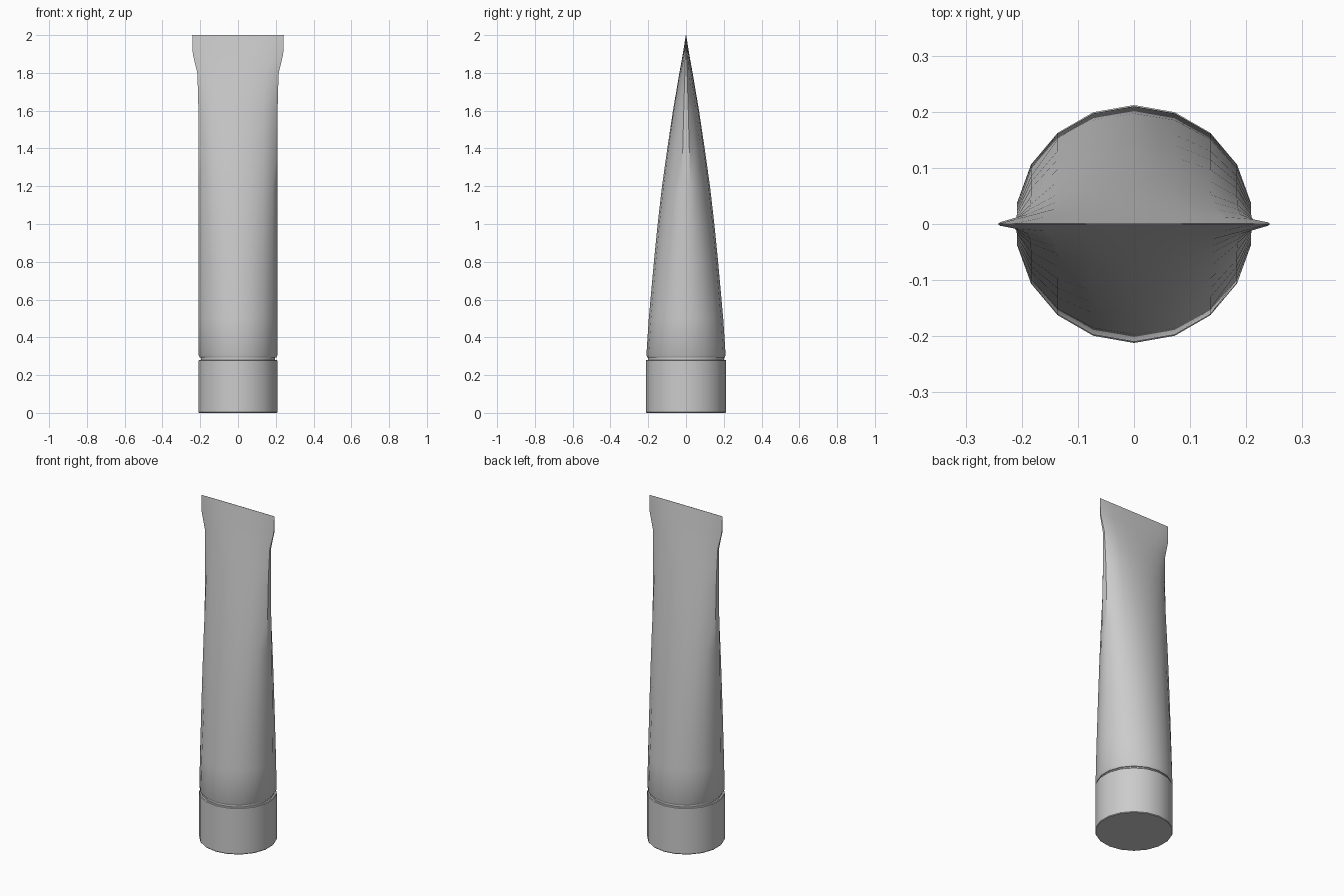
import bpy, bmesh, math

if "Cube" in bpy.data.objects:
    bpy.data.objects.remove(bpy.data.objects["Cube"])

SIDES = 18


def loft(name, rings):
    """Skin 18-sided elliptical rings given as (z, x radius, y radius)."""
    bm = bmesh.new()
    loops = []
    for z, rx, ry in rings:
        ring = []
        for i in range(SIDES):
            a = math.pi / 2 + 2 * math.pi * i / SIDES
            ring.append(bm.verts.new((rx * math.cos(a), ry * math.sin(a), z)))
        loops.append(ring)
    for low, high in zip(loops, loops[1:]):
        for i in range(SIDES):
            j = (i + 1) % SIDES
            bm.faces.new((low[i], low[j], high[j], high[i]))
    bm.faces.new(loops[0][::-1])
    bm.faces.new(loops[-1])
    mesh = bpy.data.meshes.new(name)
    bm.to_mesh(mesh)
    bm.free()
    obj = bpy.data.objects.new(name, mesh)
    bpy.context.collection.objects.link(obj)
    bpy.ops.object.select_all(action='DESELECT')
    obj.select_set(True)
    bpy.context.view_layer.objects.active = obj
    bpy.ops.object.shade_smooth_by_angle(angle=math.radians(30))
    return obj


R = 0.212

# Screw cap the tube stands on
loft("cap", [(0, R - 0.003, R - 0.003), (0.004, R, R),
             (0.277, R, R), (0.281, R - 0.003, R - 0.003)])

# Recessed neck between cap and tube
loft("neck", [(0.27, 0.2, 0.2), (0.31, 0.2, 0.2)])

# Tube body: round at the bottom, flattened and flared at the crimp
loft("tube_body", [
    (0.293, 0.205, 0.205), (0.305, R, R * 0.99), (0.5, R, 0.197),
    (0.8, R, 0.170), (1.0, R, 0.150), (1.2, R, 0.127), (1.4, R, 0.099),
    (1.6, 0.213, 0.069), (1.7, 0.215, 0.052), (1.8, 0.219, 0.035),
    (1.9, 0.243, 0.017), (2.0, 0.246, 0.001)])
